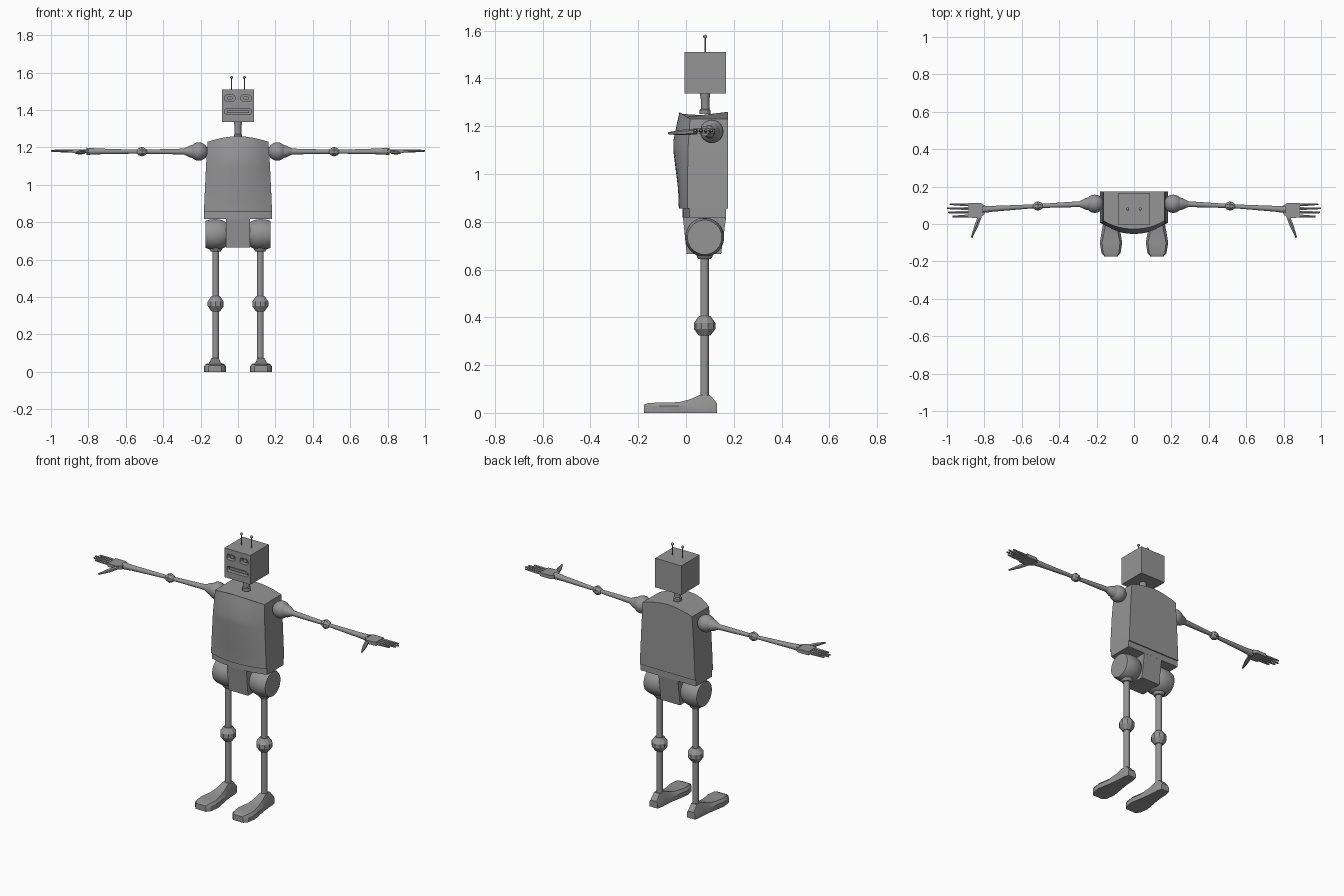
import bpy, bmesh, math
from mathutils import Vector

if "Cube" in bpy.data.objects:
    bpy.data.objects.remove(bpy.data.objects["Cube"])

metal = bpy.data.materials.new("grey_metal")
metal.diffuse_color = (0.30, 0.30, 0.30, 1)
metal.use_nodes = True
metal.node_tree.nodes["Principled BSDF"].inputs["Base Color"].default_value = metal.diffuse_color


def finish(name, bm, angle=35):
    bmesh.ops.recalc_face_normals(bm, faces=bm.faces)
    me = bpy.data.meshes.new(name)
    bm.to_mesh(me)
    bm.free()
    me.materials.append(metal)
    ob = bpy.data.objects.new(name, me)
    bpy.context.collection.objects.link(ob)
    bpy.ops.object.select_all(action='DESELECT')
    ob.select_set(True)
    bpy.context.view_layer.objects.active = ob
    if angle:
        bpy.ops.object.shade_smooth_by_angle(angle=math.radians(angle))
    return ob


def loft(name, rings, angle=35):
    """Skin closed rings of points and cap both ends."""
    bm = bmesh.new()
    vs = [[bm.verts.new(p) for p in ring] for ring in rings]
    n = len(vs[0])
    for a, b in zip(vs, vs[1:]):
        for i in range(n):
            j = (i + 1) % n
            bm.faces.new((a[i], a[j], b[j], b[i]))
    bm.faces.new(vs[0])
    bm.faces.new(vs[-1])
    return finish(name, bm, angle)


def tube(name, a, b, profile, n=16, angle=35):
    """Round part from a to b; profile holds (fraction along, radius)."""
    a, b = Vector(a), Vector(b)
    q = (b - a).to_track_quat('Z', 'Y')
    rings = []
    for t, r in profile:
        c = a.lerp(b, t)
        rings.append([c + q @ Vector((r * math.cos(k), r * math.sin(k), 0))
                      for k in (2 * math.pi * (i + .5) / n for i in range(n))])
    return loft(name, rings, angle)


def ball(name, loc, r):
    bm = bmesh.new()
    bmesh.ops.create_uvsphere(bm, u_segments=20, v_segments=12, radius=r)
    bmesh.ops.translate(bm, verts=bm.verts, vec=loc)
    return finish(name, bm, 60)


def box(name, x, y, z):
    return loft(name, [[(x[0], y[0], h), (x[1], y[0], h),
                        (x[1], y[1], h), (x[0], y[1], h)] for h in z], 0)


def slot(cx, cz, hw, hh, y0, y1):
    """Rounded slot outline extruded along y."""
    r = hh * .7
    ring = []
    for k, (sx, sz) in enumerate(((1, 1), (-1, 1), (-1, -1), (1, -1))):
        for i in range(4):
            t = math.pi / 2 * (k + i / 3)
            ring.append((cx + sx * (hw - r) + r * math.cos(t),
                         cz + sz * (hh - r) + r * math.sin(t)))
    return [[(x, y, z) for x, z in ring] for y in (y0, y1)]


def plan(hw, front, side, back, height):
    """Body cross-section: bowed front, flat sides and back."""
    us = [i / 6 - 1 for i in range(13)]
    ring = [(u * hw, front + (side - front) * abs(u) ** 2.2, height(u)) for u in us]
    return ring + [(u * hw, back, height(u)) for u in reversed(us)]


# Torso with arched shoulders and a belt underneath
def torso_height(t):
    return lambda u: .855 + t * (.405 - .03 * abs(u) ** 1.8)


loft("torso", [plan(hw, f, s, .175, torso_height(t)) for t, hw, f, s in (
    (0, .182, -.03, .006), (.2, .179, -.033, .006), (.6, .172, -.053, .008),
    (.7, .17, -.053, .009), (.9, .165, -.036, .014), (1, .163, -.027, .017))], 25)
loft("belt", [plan(.182, -.014, .015, .168, lambda u, z=z: z) for z in (.817, .855)])

# Tapered pelvis block
loft("pelvis", [[(-.064, a, z), (.064, a, z), (.064, b, z), (-.064, b, z)]
                for z, a, b in ((.665, .003, .147), (.82, -.013, .168))], 0)

# Head with recessed eyes and mouth
head = box("head", (-.086, .086), (-.006, .167), (1.336, 1.51))
for cx, cz, hw, hh in ((-.043, 1.463, .027, .017), (.043, 1.463, .027, .017),
                       (0, 1.391, .07, .016)):
    cutter = loft("face_cutter", slot(cx, cz, hw, hh, -.03, .018), 0)
    cutter.hide_render = True
    bpy.context.view_layer.objects.active = head
    mod = head.modifiers.new("recess", 'BOOLEAN')
    mod.operation, mod.solver, mod.object = 'DIFFERENCE', 'EXACT', cutter
    bpy.ops.object.modifier_apply(modifier=mod.name)
    bpy.data.objects.remove(cutter)
loft("mouth_bar", slot(0, 1.391, .06, .007, .004, .02), 0)
for s in (-1, 1):
    loft("eye_insert", slot(s * .043, 1.463, .014, .009, .004, .02), 0)

# Neck
tube("neck", (0, .08, 1.25), (0, .08, 1.338),
     [(0, .023), (.2, .023), (.25, .018), (.7, .018), (.85, .021), (1, .021)])

for s in (-1, 1):
    # Antennae
    tube("antenna", (s * .034, .08, 1.505), (s * .034, .08, 1.575), [(0, .003), (1, .003)], 8)
    ball("antenna_tip", (s * .034, .08, 1.575), .008)

    # Shoulder, arm and elbow
    ball("shoulder", (s * .21, .108, 1.178), .049)
    tube("shoulder_collar", (s * .24, .108, 1.178), (s * .29, .106, 1.178),
         [(0, .036), (.4, .031), (1, .016)])
    elbow = Vector((s * .514, .096, 1.177))
    tube("upper_arm", (s * .25, .108, 1.178), elbow, [(0, .017), (1, .011)], 12)
    d = Vector((s * .027, -.001, 0))
    knob = [(0, .011), (.2, .021), (.5, .027), (.8, .021), (1, .011)]
    tube("elbow", elbow - d, elbow + d, knob, 8, 0)
    tube("forearm", elbow, (s * .81, .078, 1.179), [(0, .01), (.8, .016), (1, .02)], 12)

    # Hand with four fingers and a thumb
    outline = [(.8, .1), (.82, .112), (.885, .112), (.885, .035), (.825, .03), (.8, .052)]
    loft("palm", [[(s * x, y, z) for x, y in outline] for z in (1.169, 1.19)], 0)
    for y0, y1, tip in ((.102, .106, .985), (.082, .084, 1), (.063, .062, .995), (.044, .04, .97)):
        tube("finger", (s * .875, y0, 1.18), (s * tip, y1, 1.182),
             [(0, .009), (.6, .007), (1, .005)], 6)
    tube("thumb", (s * .822, .045, 1.177), (s * .868, -.073, 1.17),
         [(0, .011), (.45, .012), (1, .005)], 6)

    # Hip drum and leg
    lx, ly = s * .119, .078
    tube("hip", (s * .062, ly, .735), (s * .175, ly, .735),
         [(0, .064), (.12, .073), (.35, .081), (.6, .082), (.85, .078), (1, .072)], 28, 30)
    tube("hip_collar", (lx, ly, .68), (lx, ly, .643), [(0, .042), (.45, .036), (.8, .032), (1, .026)])
    tube("leg", (lx, ly, .67), (lx, ly, .05), [(0, .018), (1, .018)])
    tube("knee", (lx, ly, .405), (lx, ly, .323),
         [(0, .024), (.1, .03), (.35, .045), (.65, .045), (.9, .03), (1, .024)], 10, 0)

    # Foot: sections from toe to heel as y, sole half width, top half width, top height
    fx = s * .123
    sections = [(-.175, .034, .028, .034), (-.155, .051, .042, .042), (-.1, .06, .048, .043),
                (-.03, .048, .034, .045), (.015, .04, .026, .056), (.058, .036, .019, .075),
                (.1, .034, .018, .075), (.13, .027, .02, .04)]
    loft("foot", [[(fx - w, y, 0), (fx + w, y, 0), (fx + w, y, .028),
                   (fx + v, y, h), (fx - v, y, h), (fx - w, y, .028)]
                  for y, w, v, h in sections], 30)
